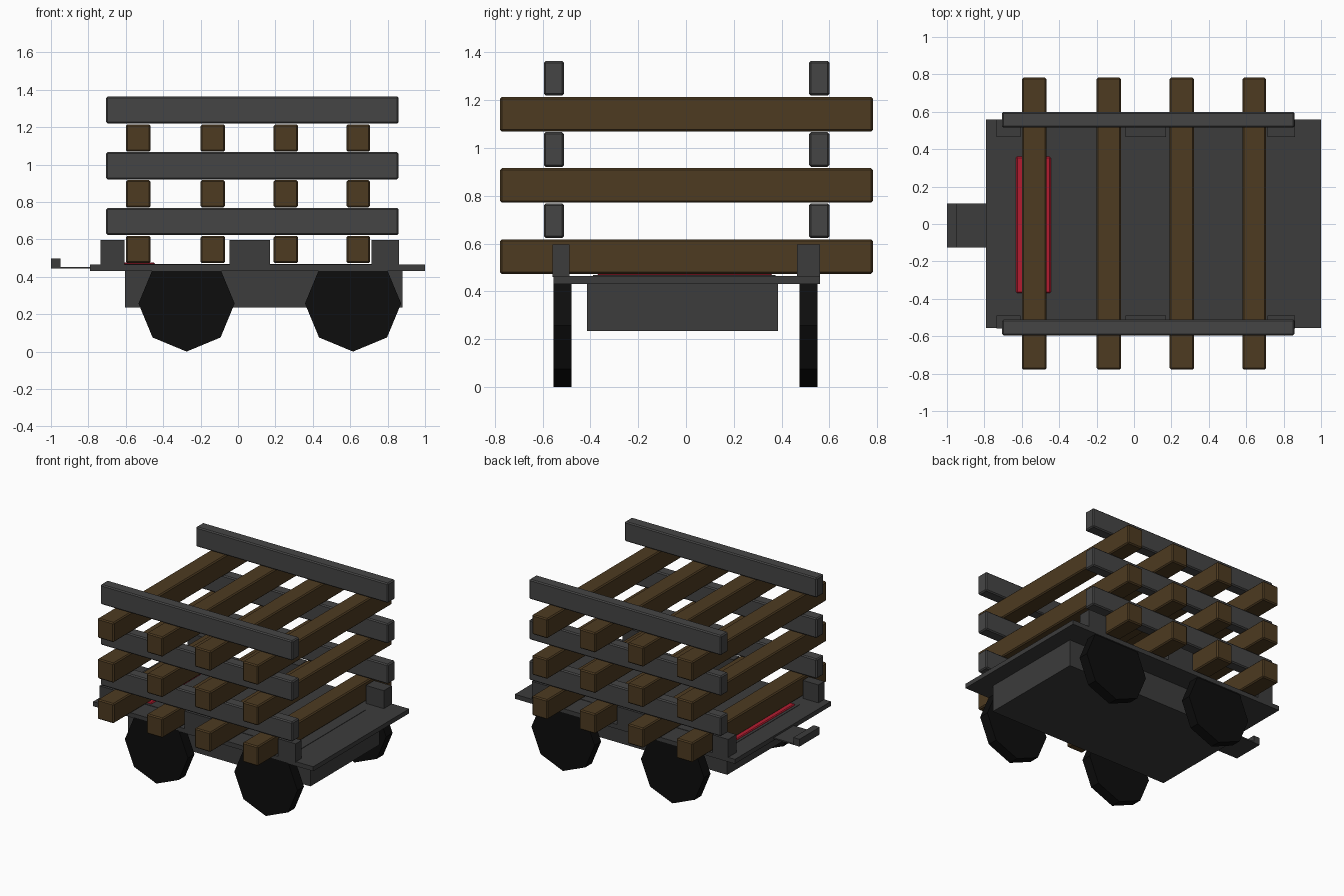
import bpy, bmesh
from math import sin, cos, radians

if "Cube" in bpy.data.objects:
    bpy.data.objects.remove(bpy.data.objects["Cube"])


def material(name, rgb):
    m = bpy.data.materials.new(name)
    m.diffuse_color = (*rgb, 1)
    m.use_nodes = True
    m.node_tree.nodes["Principled BSDF"].inputs["Base Color"].default_value = m.diffuse_color
    return m


WOOD = material("brown_wood", (0.075, 0.043, 0.015))
RED = material("red_paint", (0.45, 0.012, 0.03))
BLACK = material("black_rubber", (0.004, 0.004, 0.004))
METAL = material("dark_metal", (0.045, 0.045, 0.045))
STEEL = material("dark_steel", (0.06, 0.06, 0.06))


def finish(name, bm, mat):
    me = bpy.data.meshes.new(name)
    bmesh.ops.recalc_face_normals(bm, faces=bm.faces)
    bm.to_mesh(me)
    bm.free()
    ob = bpy.data.objects.new(name, me)
    me.materials.append(mat)
    bpy.context.collection.objects.link(ob)
    return ob


def box(name, x, y, z, mat, bevel=0):
    bm = bmesh.new()
    bmesh.ops.create_cube(bm, size=1)
    for v in bm.verts:
        for i, (lo, hi) in enumerate((x, y, z)):
            v.co[i] = hi if v.co[i] > 0 else lo
    ob = finish(name, bm, mat)
    if bevel:
        mod = ob.modifiers.new("bevel", "BEVEL")
        mod.width, mod.segments = bevel, 1
    return ob


def wheel(name, cx, y0, y1):
    # octagon on its point, with the top corner cut off under the deck
    bm = bmesh.new()
    pts = [(cx + 0.257 * cos(radians(a)), 0.257 + 0.257 * sin(radians(a)))
           for a in range(-225, 46, 45)]
    face = bm.faces.new([bm.verts.new((px, y0, pz)) for px, pz in pts])
    ext = bmesh.ops.extrude_face_region(bm, geom=[face])["geom"]
    for v in ext:
        if isinstance(v, bmesh.types.BMVert):
            v.co.y = y1
    if face.is_valid and len(bm.faces) < 9:
        bm.faces.new([v for v in bm.verts if abs(v.co.y - y0) < 1e-6][:7])
    finish(name, bm, BLACK)


# Wagon bed
box("deck", (-0.79, 1.0), (-0.555, 0.56), (0.432, 0.465), METAL)
box("deck_panel", (-0.65, 0.775), (-0.39, 0.375), (0.45, 0.468), METAL)
box("chassis", (-0.605, 0.88), (-0.415, 0.385), (0.235, 0.44), METAL)
box("red_strip", (-0.63, -0.445), (-0.37, 0.36), (0.46, 0.476), RED, 0.006)

# Coupling at the left end
box("hitch_plate", (-1.0, -0.785), (-0.125, 0.11), (0.443, 0.452), METAL)
box("hitch_block", (-1.0, -0.95), (-0.125, 0.11), (0.445, 0.497), METAL)

# Wheels
for i, cx in enumerate((-0.275, 0.615)):
    wheel(f"front_wheel_{i}", cx, -0.555, -0.48)
    wheel(f"back_wheel_{i}", cx, 0.475, 0.55)

# Short posts along both deck edges
for i, x in enumerate(((-0.735, -0.608), (-0.045, 0.17), (0.715, 0.86))):
    box(f"front_post_{i}", x, (-0.558, -0.488), (0.46, 0.597), METAL)
    box(f"back_post_{i}", x, (0.465, 0.56), (0.46, 0.597), METAL)

# Three layers of cross beams, each topped by a pair of long rails
for k in range(3):
    z = 0.473 + 0.298 * k
    for i, x in enumerate(((-0.6, -0.467), (-0.2, -0.069), (0.19, 0.321), (0.58, 0.706))):
        box(f"cross_beam_{k}_{i}", x, (-0.778, 0.782), (z, z + 0.145), WOOD, 0.008)
    z += 0.15
    box(f"front_rail_{k}", (-0.705, 0.858), (-0.595, -0.51), (z, z + 0.145), STEEL, 0.008)
    box(f"back_rail_{k}", (-0.705, 0.858), (0.515, 0.6), (z, z + 0.145), STEEL, 0.008)
